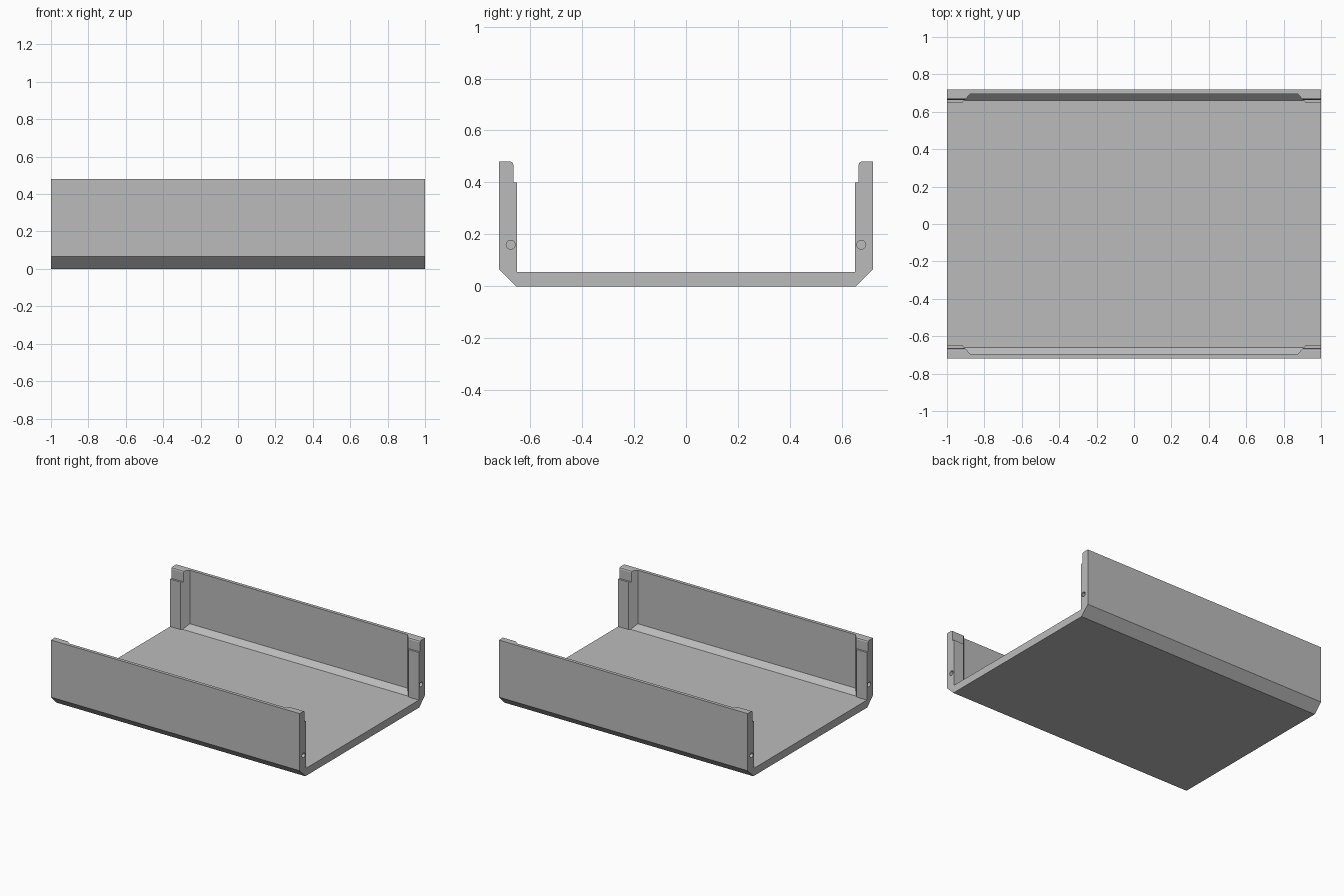
import bpy, bmesh, math
from mathutils import Matrix

if "Cube" in bpy.data.objects:
    bpy.data.objects.remove(bpy.data.objects["Cube"])

grey = bpy.data.materials.new("grey")
grey.diffuse_color = (0.5, 0.5, 0.5, 1)
grey.use_nodes = True
grey.node_tree.nodes["Principled BSDF"].inputs["Base Color"].default_value = grey.diffuse_color


def add_object(name, bm):
    bmesh.ops.recalc_face_normals(bm, faces=bm.faces)
    mesh = bpy.data.meshes.new(name)
    bm.to_mesh(mesh)
    bm.free()
    obj = bpy.data.objects.new(name, mesh)
    bpy.context.collection.objects.link(obj)
    mesh.materials.append(grey)
    return obj


def cut(target, cutter):
    cutter.hide_render = True
    cutter.hide_set(True)
    mod = target.modifiers.new(cutter.name, 'BOOLEAN')
    mod.operation = 'DIFFERENCE'
    mod.solver = 'EXACT'
    mod.object = cutter


# Open channel: half cross-section (y, z), mirrored and extruded along x
half = [(0.655, 0), (0.72, 0.065), (0.72, 0.48), (0.675, 0.48), (0.667, 0.476),
        (0.664, 0.467), (0.664, 0.40), (0.65, 0.40), (0.65, 0.055)]
profile = half + [(-y, z) for y, z in reversed(half)]
bm = bmesh.new()
face = bm.faces.new([bm.verts.new((-1, y, z)) for y, z in profile])
ext = bmesh.ops.extrude_face_region(bm, geom=[face])
verts = [v for v in ext["geom"] if isinstance(v, bmesh.types.BMVert)]
bmesh.ops.translate(bm, verts=verts, vec=(2, 0, 0))
tray = add_object("tray", bm)

# Wall recesses between the end posts, with slanted ends and a sloped foot
recess = [(0.63, 0.6), (0.63, 0.055), (0.66, 0.055), (0.696, 0.091), (0.696, 0.6)]
for side, label in ((-1, "front"), (1, "back")):
    bm = bmesh.new()
    for y, z in recess:
        x = 0.875 + (0.696 - y) * 0.9
        for sx in (-x, x):
            bm.verts.new((sx, side * y, z))
    bmesh.ops.convex_hull(bm, input=bm.verts)
    bmesh.ops.dissolve_limit(bm, angle_limit=0.01, verts=bm.verts, edges=bm.edges)
    cut(tray, add_object(label + "_recess_cutter", bm))

# Screw holes in the four post ends
bm = bmesh.new()
for sx in (-1, 1):
    for sy in (-1, 1):
        place = Matrix.Translation((sx, sy * 0.675, 0.16)) @ Matrix.Rotation(math.pi / 2, 4, 'Y')
        bmesh.ops.create_cone(bm, cap_ends=True, segments=20, radius1=0.017,
                              radius2=0.017, depth=0.16, matrix=place)
cut(tray, add_object("screw_hole_cutter", bm))

# Apply the cuts and keep only the tray
bpy.context.view_layer.update()
result = bpy.data.meshes.new_from_object(tray.evaluated_get(bpy.context.evaluated_depsgraph_get()))
tray.modifiers.clear()
tray.data = result
for obj in list(bpy.data.objects):
    if obj != tray:
        bpy.data.objects.remove(obj)
